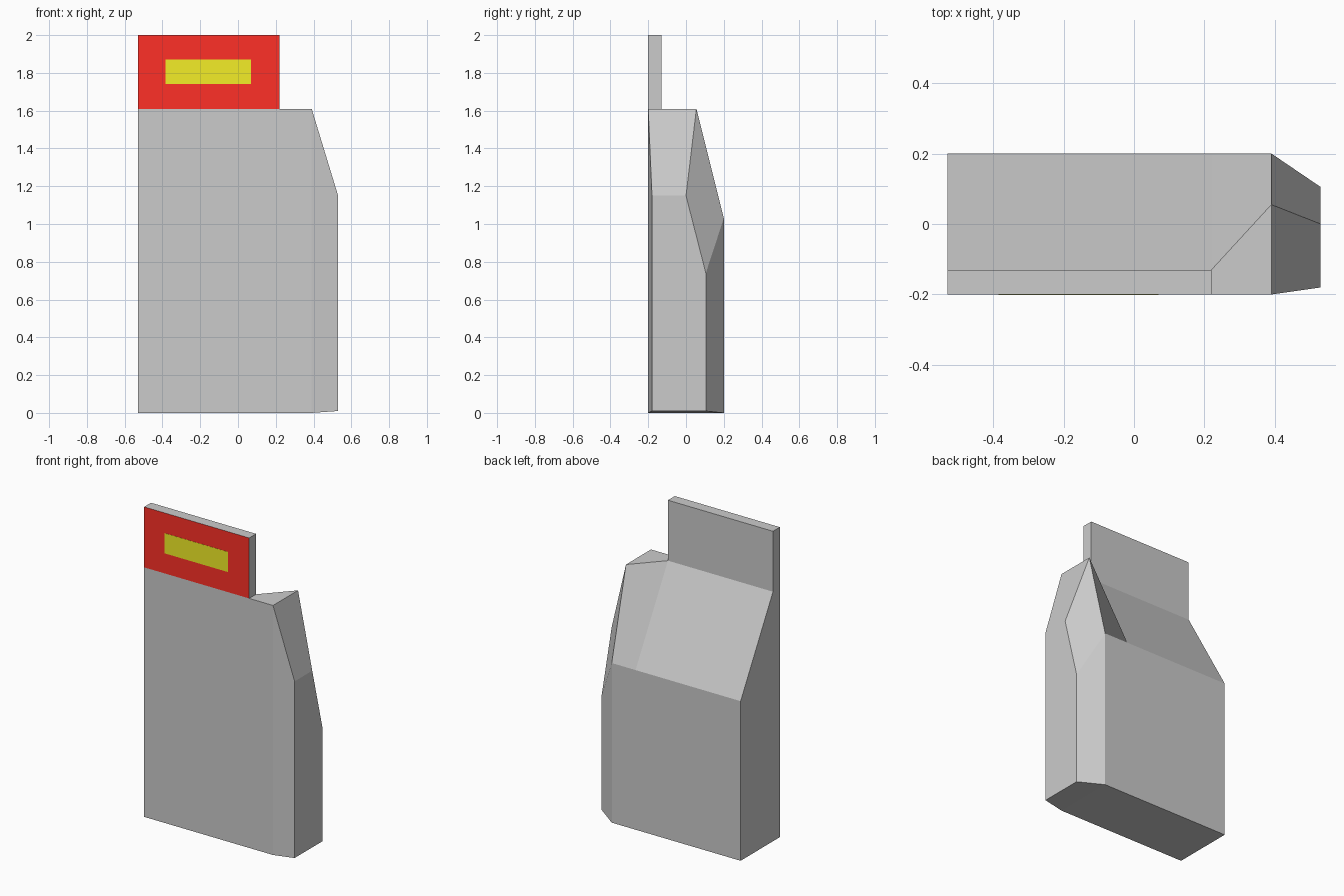
import bpy

if "Cube" in bpy.data.objects:
    bpy.data.objects.remove(bpy.data.objects["Cube"])


def material(name, colour):
    m = bpy.data.materials.new(name)
    m.diffuse_color = colour
    m.use_nodes = True
    m.node_tree.nodes["Principled BSDF"].inputs["Base Color"].default_value = m.diffuse_color
    return m


def loft(name, sections, skip=()):
    """Skin equal-length (y, z) profiles placed along x; skip = (span, edge) pairs left open."""
    n = len(sections[0][1])
    verts = [(x, y, z) for x, prof in sections for y, z in prof]
    faces = [tuple(range(n)), tuple(reversed(range(len(verts) - n, len(verts))))]
    for s in range(len(sections) - 1):
        a, b = s * n, (s + 1) * n
        for i in range(n):
            j = (i + 1) % n
            if (s, i) not in skip:
                faces.append((a + j, a + i, b + i, b + j))
    mesh = bpy.data.meshes.new(name)
    mesh.from_pydata(verts, [], faces)
    obj = bpy.data.objects.new(name, mesh)
    bpy.context.collection.objects.link(obj)
    return obj


# Main body: sloped back, tapered right end
FRONT, BACK, RIM = -0.2, 0.2, -0.13
TOP, SHOULDER = 1.61, 1.03


def body_profile(top_back):
    return [(FRONT, 0), (FRONT, TOP), (top_back, TOP), (BACK, SHOULDER), (BACK, 0)]


end = [(-0.18, 0.01), (-0.18, 1.15), (0.0, 1.15), (0.105, 0.74), (0.105, 0.01)]
loft("body", [(-0.53, body_profile(RIM)), (0.22, body_profile(RIM)),
              (0.39, body_profile(0.055)), (0.53, end)], skip={(0, 1)})

# Sign panel standing on the front edge, red on its front face
panel = loft("sign_panel", [(x, [(FRONT, TOP), (FRONT, 2), (RIM, 2), (RIM, TOP)])
                            for x in (-0.53, 0.22)], skip={(0, 3)})
panel.data.materials.append(material("grey", (0.8, 0.8, 0.8, 1)))
panel.data.materials.append(material("red", (1, 0.03, 0.02, 1)))
for p in panel.data.polygons:
    if p.normal.y < -0.9:
        p.material_index = 1

# Yellow stripe, almost flush with the sign
stripe = loft("sign_stripe", [(x, [(-0.201, 1.74), (-0.201, 1.87), (FRONT, 1.87), (FRONT, 1.74)])
                              for x in (-0.385, 0.07)], skip={(0, 2)})
stripe.data.materials.append(material("yellow", (0.9, 0.85, 0.02, 1)))
